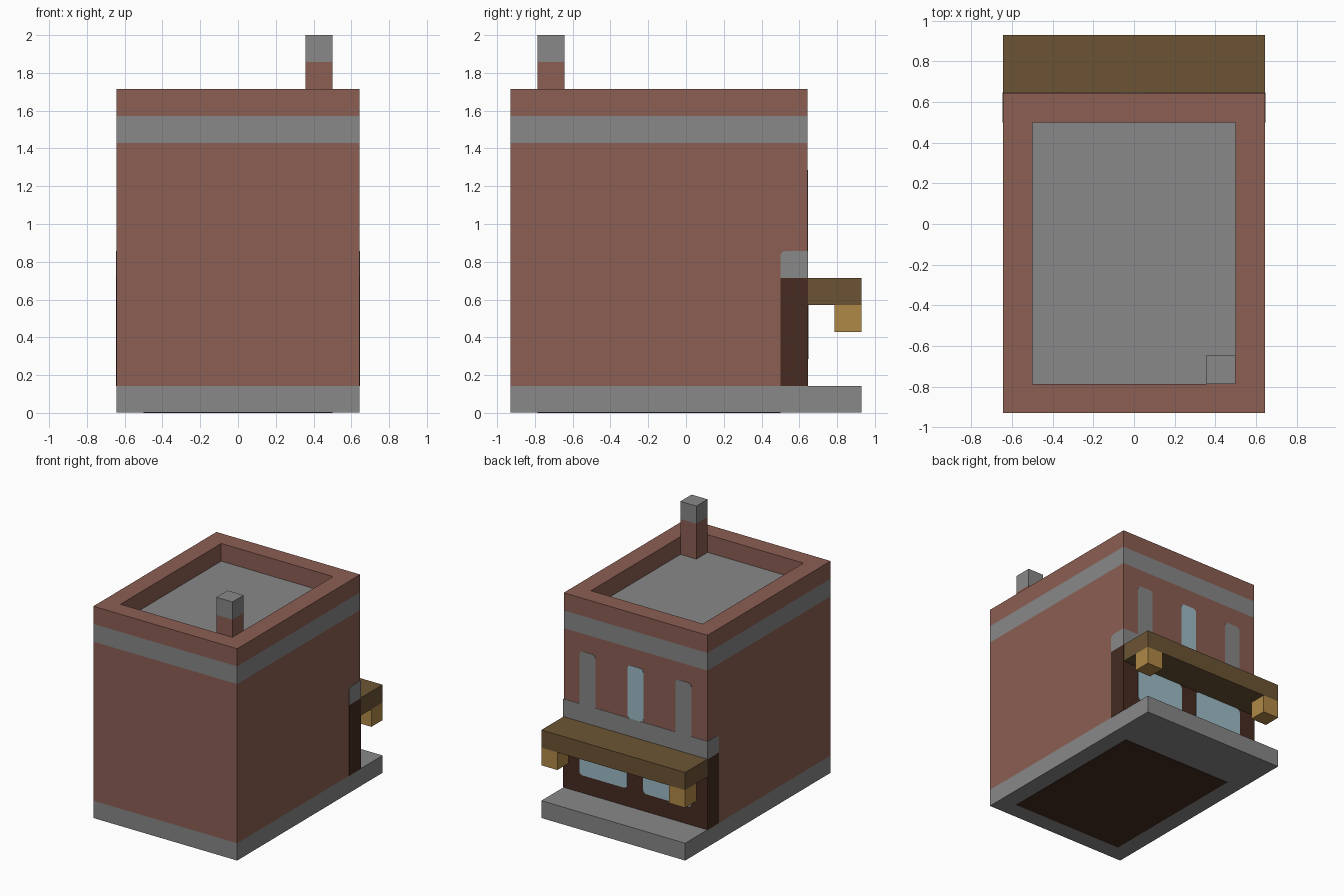
import bpy, bmesh
from mathutils import Vector

cube = bpy.data.objects.get("Cube")
if cube:
    bpy.data.objects.remove(cube, do_unlink=True)

U = 1 / 7        # building module: 9 wide, 13 deep, 14 high
P = 0.02         # how far painted plates stand proud, in modules
SIDE, BACK, FRONT, WALL = 4.5, 6.5, -6.5, 4.5


def material(name, rgb):
    lin = [((c / 255 + 0.055) / 1.055) ** 2.4 for c in rgb] + [1]
    m = bpy.data.materials.new(name)
    m.use_nodes = True
    m.diffuse_color = lin
    m.node_tree.nodes["Principled BSDF"].inputs["Base Color"].default_value = lin
    return m


brick = material("brick", (139, 94, 83))
stone = material("grey stone", (136, 136, 136))
dark_wood = material("dark wood", (70, 43, 33))
wood = material("brown wood", (108, 84, 52))
gold = material("golden wood", (176, 137, 70))
glass = material("blue glass", (158, 188, 199))


def finish(name, bm, mat):
    bmesh.ops.recalc_face_normals(bm, faces=bm.faces)
    mesh = bpy.data.meshes.new(name)
    bm.to_mesh(mesh)
    bm.free()
    mesh.materials.append(mat)
    obj = bpy.data.objects.new(name, mesh)
    bpy.context.scene.collection.objects.link(obj)
    return obj


def box(name, mat, x, y, z, rounded=None, radius=0.2):
    """Box from module ranges; rounded(direction, middle) picks edges to round."""
    bm = bmesh.new()
    bmesh.ops.create_cube(bm, size=1)
    edges = []
    if rounded:
        for e in bm.edges:
            d = e.verts[1].co - e.verts[0].co
            if rounded(d, (e.verts[0].co + e.verts[1].co) / 2):
                edges.append(e)
    for v in bm.verts:
        v.co = Vector([U * ((r[0] + r[1]) / 2 + c * (r[1] - r[0]))
                       for c, r in zip(v.co, (x, y, z))])
    if edges:
        bmesh.ops.bevel(bm, geom=edges, offset=radius * U, segments=3,
                        profile=0.5, affect='EDGES')
    return finish(name, bm, mat)


def ring(name, mat, x, y, z, thick):
    """Rectangular wall ring with an open middle."""
    bm = bmesh.new()
    loops = []
    for inset, h in ((0, z[0]), (0, z[1]), (thick, z[1]), (thick, z[0])):
        x0, x1, y0, y1 = x[0] + inset, x[1] - inset, y[0] + inset, y[1] - inset
        loops.append([bm.verts.new((a * U, b * U, h * U))
                      for a, b in ((x0, y0), (x1, y0), (x1, y1), (x0, y1))])
    for a, b in zip(loops, loops[1:] + loops[:1]):
        for i in range(4):
            j = (i + 1) % 4
            bm.faces.new((a[i], a[j], b[j], b[i]))
    return finish(name, bm, mat)


def all_corners(d, mid):
    return abs(d.y) > 0.5


def top_corners(d, mid):
    return abs(d.y) > 0.5 and mid.z > 0


def top_inner_edge(d, mid):
    return abs(d.x) > 0.5 and mid.y < 0 and mid.z > 0


full_x = (-SIDE, SIDE)
proud_x = (-SIDE - P, SIDE + P)

# Base slab with a dark panel underneath
box("base_slab", stone, full_x, (FRONT, BACK), (P, 1))
box("underside_panel", dark_wood, (-3.5, 3.5), (-5.5, 3.5), (0, 0.05))

# Main walls, stone band whose top is the roof, and parapet
box("brick_walls", brick, full_x, (FRONT, WALL), (1, 10))
box("stone_band_and_roof", stone, full_x, (FRONT, WALL), (10, 11))
ring("parapet", brick, full_x, (FRONT, WALL), (11, 12), 1)

# Chimney
box("chimney", brick, (2.5, 3.5), (-5.5, -4.5), (11, 13))
box("chimney_cap", stone, (2.5, 3.5), (-5.5, -4.5), (13, 14))

# Shopfront and stone lintel, both wrapping round the sides
box("shopfront", dark_wood, proud_x, (3.5, WALL + P), (1, 5))
box("lintel", stone, proud_x, (3.5, WALL + P), (5, 6), top_inner_edge)

# Shop windows and upper stone pillars, one on each side
for name, s in (("left", 1), ("right", -1)):
    box(name + "_shop_window", glass, sorted((0.5 * s, 3.5 * s)),
        (WALL, WALL + 2 * P), (2, 4), all_corners)
    box(name + "_stone_pillar", stone, sorted((2.5 * s, 3.5 * s)),
        (WALL - P, WALL + P), (5.9, 9), top_corners)
    # Awning bracket
    box(name + "_awning_bracket", gold, sorted((3.5 * s, SIDE * s)),
        (5.5, BACK), (3, 4))

# Upper window and awning
box("upper_window", glass, (-0.5, 0.5), (WALL - P, WALL + P), (6, 9), all_corners)
box("awning", wood, full_x, (WALL, BACK), (4, 5))
